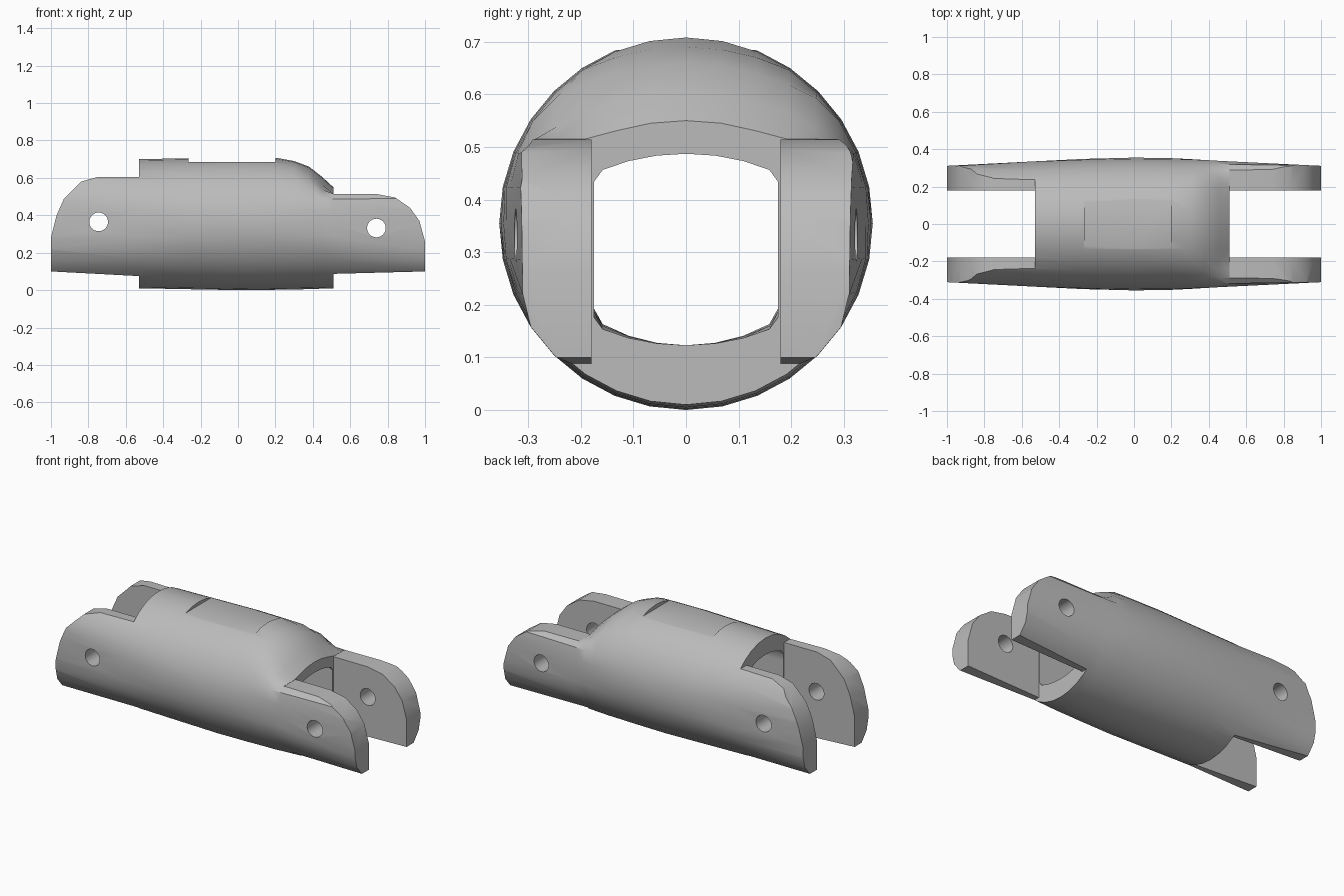
import bpy, bmesh
from math import cos, sin, pi

cube = bpy.data.objects.get("Cube")
if cube:
    bpy.data.objects.remove(cube, do_unlink=True)

SIDES = 32
CENTRE = 0.355   # height of the body axis
SLOT = 0.18      # half width of the end slots

grey = bpy.data.materials.new("plain_grey")
grey.use_nodes = True
grey.diffuse_color = (0.5, 0.5, 0.5, 1)
grey.node_tree.nodes["Principled BSDF"].inputs["Base Color"].default_value = (0.5, 0.5, 0.5, 1)


def clamp(v, limit):
    return max(-limit, min(limit, v))


def loft(name, rings):
    """Closed solid skinned through rings with equal point counts."""
    bm = bmesh.new()
    loops = [[bm.verts.new(p) for p in ring] for ring in rings]
    for a, b in zip(loops, loops[1:]):
        for i in range(len(a)):
            j = (i + 1) % len(a)
            bm.faces.new((a[i], a[j], b[j], b[i]))
    bm.faces.new(loops[0])
    bm.faces.new(loops[-1])
    bmesh.ops.recalc_face_normals(bm, faces=bm.faces)
    mesh = bpy.data.meshes.new(name)
    bm.to_mesh(mesh)
    bm.free()
    obj = bpy.data.objects.new(name, mesh)
    bpy.context.collection.objects.link(obj)
    mesh.materials.append(grey)
    return obj


def prism(name, outline, y0, y1):
    """Extrude an x-z outline along y."""
    return loft(name, [[(x, y, z) for x, z in outline] for y in (y0, y1)])


def block(name, x0, x1, y, z0, z1):
    return prism(name, [(x0, z0), (x1, z0), (x1, z1), (x0, z1)], -y, y)


def carve(target, tool, operation="DIFFERENCE"):
    tool.hide_render = True
    mod = target.modifiers.new("carve", "BOOLEAN")
    mod.operation = operation
    mod.solver = "EXACT"
    mod.object = tool
    bpy.ops.object.select_all(action="DESELECT")
    bpy.context.view_layer.objects.active = target
    target.select_set(True)
    bpy.ops.object.modifier_apply(modifier=mod.name)
    bpy.data.objects.remove(tool, do_unlink=True)


def hull_ring(x, radius, width, crown):
    """Round section with flattened cheeks and a lowered crown."""
    ring = []
    for i in range(SIDES):
        a = 2 * pi * i / SIDES
        y, z = radius * cos(a), CENTRE + radius * sin(a)
        z = min(z, max(crown - 1.1 * y * y, 0.515))
        ring.append((x, clamp(y, width), z))
    return ring


def bore_ring(x, top, bottom=0.123):
    mid, half = (top + bottom) / 2, (top - bottom) / 2
    return [(x, clamp(0.285 * cos(a), 0.175), mid + half * sin(a))
            for a in (2 * pi * i / SIDES for i in range(SIDES))]


# Outer shell: x, radius, half width, crown height
stations = [(-1.02, 0.355, 0.31, 0.72), (-0.53, 0.345, 0.335, 0.72),
            (-0.27, 0.35, 0.348, 0.72), (0, 0.355, 0.355, 0.72),
            (0.2, 0.353, 0.352, 0.72), (0.3, 0.351, 0.347, 0.69),
            (0.38, 0.35, 0.342, 0.66), (0.45, 0.347, 0.338, 0.605),
            (0.51, 0.345, 0.335, 0.55), (1.02, 0.355, 0.31, 0.5)]
body = loft("link_body", [hull_ring(*s) for s in stations])

# Side silhouette: rounded lugs at both ends, full height in the middle
silhouette = [(-1, 0.1), (-0.53, 0.075), (-0.53, -0.2), (0.51, -0.2), (0.51, 0.087),
              (1, 0.1), (1, 0.26), (0.97, 0.37), (0.92, 0.44), (0.84, 0.495),
              (0.74, 0.514), (0.51, 0.514), (0.51, 0.9), (-0.53, 0.9), (-0.53, 0.605),
              (-0.75, 0.605), (-0.84, 0.58), (-0.93, 0.49), (-0.97, 0.4), (-1, 0.28)]
carve(body, prism("silhouette", silhouette, -0.6, 0.6), "INTERSECT")

# Slots between the lugs
carve(body, block("left_slot", 0.51, 1.3, SLOT, -0.5, 1.2))
carve(body, block("right_slot", -1.3, -0.53, SLOT, -0.5, 1.2))

# Lengthwise bore, narrowing under the sloped crown
bore = [(-0.6, 0.6), (0.2, 0.6), (0.38, 0.56), (0.51, 0.487), (0.6, 0.45)]
carve(body, loft("bore", [bore_ring(*b) for b in bore]))

# Flat recess on top
carve(body, block("top_recess", -0.265, 0.2, 0.14, 0.684, 0.9))

# Pin holes through the lugs
for x, z in ((-0.745, 0.365), (0.74, 0.332)):
    circle = [(x + 0.05 * cos(2 * pi * i / 24), z + 0.05 * sin(2 * pi * i / 24)) for i in range(24)]
    carve(body, prism("pin_hole", circle, -0.6, 0.6))

bpy.ops.object.shade_smooth_by_angle(angle=0.52)
